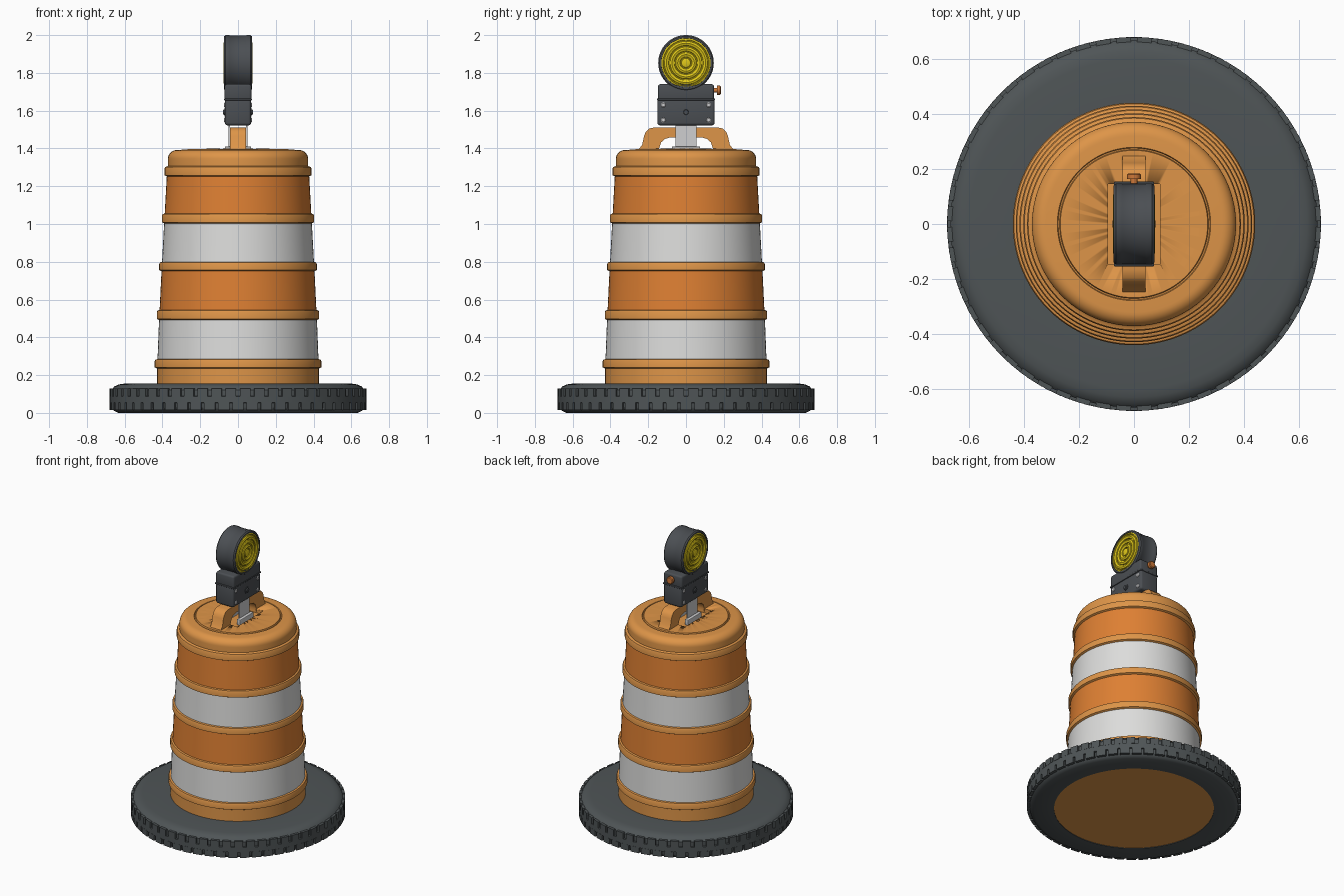
import bpy, bmesh, math
from mathutils import Matrix, Vector

if "Cube" in bpy.data.objects:
    bpy.data.objects.remove(bpy.data.objects["Cube"])


def material(name, rgb):
    m = bpy.data.materials.new(name)
    m.diffuse_color = (*rgb, 1)
    m.use_nodes = True
    m.node_tree.nodes["Principled BSDF"].inputs["Base Color"].default_value = m.diffuse_color
    return m


LIGHT_ORANGE = material("light orange plastic", (0.73, 0.30, 0.065))
ORANGE = material("orange reflective", (0.73, 0.215, 0.033))
WHITE = material("white reflective", (0.72, 0.72, 0.71))
RUBBER = material("dark grey rubber", (0.078, 0.09, 0.094))
HOUSING = material("dark grey housing", (0.070, 0.077, 0.086))
YELLOW = material("yellow lens", (0.75, 0.58, 0.01))
METAL = material("light grey metal", (0.62, 0.62, 0.63))
KNOB = material("orange knob", (0.62, 0.19, 0.04))


def finish(name, bm, mats, angle=35):
    bmesh.ops.recalc_face_normals(bm, faces=bm.faces)
    mesh = bpy.data.meshes.new(name)
    bm.to_mesh(mesh)
    bm.free()
    ob = bpy.data.objects.new(name, mesh)
    bpy.context.collection.objects.link(ob)
    for m in mats:
        mesh.materials.append(m)
    bpy.ops.object.select_all(action='DESELECT')
    ob.select_set(True)
    bpy.context.view_layer.objects.active = ob
    bpy.ops.object.shade_smooth_by_angle(angle=math.radians(angle))
    return ob


def lathe(name, profile, mats, n=96, closed=False, rule=None, matrix=None, angle=35):
    """Spin (radius, z) points about z."""
    bm = bmesh.new()
    rings = []
    for r, z in profile:
        if r == 0:
            rings.append([bm.verts.new((0, 0, z))] * n)
        else:
            rings.append([bm.verts.new((r * math.cos(2 * math.pi * i / n),
                                        r * math.sin(2 * math.pi * i / n), z)) for i in range(n)])
    pairs = list(zip(rings, rings[1:])) + ([(rings[-1], rings[0])] if closed else [])
    for a, b in pairs:
        for i in range(n):
            j = (i + 1) % n
            f = bm.faces.new(list(dict.fromkeys((a[i], a[j], b[j], b[i]))))
            if rule:
                f.material_index = rule(f.calc_center_median().z)
    if matrix:
        bm.transform(matrix)
    return finish(name, bm, mats, angle)


def box(name, center, size, mat, bevel=0.0):
    bm = bmesh.new()
    bmesh.ops.create_cube(bm, size=1, matrix=Matrix.Translation(center) @ Matrix.Diagonal((*size, 1)))
    if bevel:
        bmesh.ops.bevel(bm, geom=bm.edges[:], offset=bevel, segments=3, profile=0.5, affect='EDGES')
    return finish(name, bm, [mat])


def along(x, y, z, axis):
    """Matrix that turns local z towards an axis."""
    return Matrix.Translation((x, y, z)) @ Vector((0, 0, 1)).rotation_difference(Vector(axis)).to_matrix().to_4x4()


# Barrel: tapered wall with five ridges and a domed top
RIDGES = [(0.235, 0.285, 0.441), (0.492, 0.545, 0.430), (0.75, 0.80, 0.417),
          (1.003, 1.055, 0.403), (1.252, 1.305, 0.389)]
wall = [(0, 0.003), (0.507, 0.003), (0.507, 0.03), (0.43, 0.03), (0.429, 0.15)]
for lo, hi, r in RIDGES:
    wall += [(r - 0.012, lo), (r, lo + 0.006), (r, hi - 0.012), (r - 0.004, hi - 0.003), (r - 0.015, hi)]
wall += [(0.371, 1.308)]
wall += [(0.321 + 0.05 * math.cos(a), 1.345 + 0.047 * math.sin(a))
         for a in (math.pi / 2 * k / 8 for k in range(9))]
wall += [(0.279, 1.394), (0.276, 1.387), (0.271, 1.387), (0.268, 1.398), (0, 1.399)]


def stripe(z):
    for k in range(4):
        if RIDGES[k][1] < z < RIDGES[k + 1][0]:
            return 1 if k % 2 else 2
    return 0


barrel = lathe("barrel", wall, [LIGHT_ORANGE, ORANGE, WHITE], rule=stripe)

# Shallow recess in the lid under the handle
cutter = box("recess_cutter", (0, 0, 1.40), (0.19, 0.29, 0.06), LIGHT_ORANGE)
cutter.hide_render = True
cutter.hide_viewport = True
cut = barrel.modifiers.new("recess", 'BOOLEAN')
cut.operation = 'DIFFERENCE'
cut.solver = 'EXACT'
cut.object = cutter

# Tyre base
lathe("tyre", [(0.507, 0), (0.635, 0), (0.658, 0.012), (0.668, 0.03), (0.668, 0.122), (0.655, 0.14),
               (0.63, 0.151), (0.60, 0.155), (0.42, 0.155), (0.42, 0.03), (0.507, 0.03)],
      [RUBBER], closed=True)
lathe("tread_rib", [(0.66, 0.052), (0.679, 0.054), (0.679, 0.088), (0.66, 0.09)], [RUBBER], n=112, closed=True)

# Tread blocks in two staggered rows
bm = bmesh.new()
COUNT = 56
for z0, z1, shift, width in ((0.016, 0.056, 0, 0.060), (0.086, 0.130, 0.5, 0.054)):
    for i in range(COUNT):
        turn = Matrix.Rotation(2 * math.pi * (i + shift) / COUNT, 4, 'Z')
        bmesh.ops.create_cube(bm, size=1, matrix=turn @ Matrix.Translation((0.664, 0, (z0 + z1) / 2))
                              @ Matrix.Diagonal((0.031, width, z1 - z0, 1)))
finish("tread_blocks", bm, [RUBBER])

# Carrying handle: arched outline extruded across x
half = [(0.0, 1.512), (0.165, 1.512), (0.195, 1.505), (0.213, 1.488), (0.222, 1.465), (0.232, 1.42),
        (0.25, 1.395), (0.25, 1.38), (0.14, 1.38), (0.142, 1.40), (0.132, 1.432), (0.112, 1.45),
        (0.085, 1.458), (0.0, 1.458)]
outline = half + [(-y, z) for y, z in half[-2:0:-1]]
bm = bmesh.new()
face = bm.faces.new([bm.verts.new((-0.042, y, z)) for y, z in outline])
ext = bmesh.ops.extrude_face_region(bm, geom=[face])
bmesh.ops.translate(bm, vec=(0.084, 0, 0), verts=[v for v in ext["geom"] if isinstance(v, bmesh.types.BMVert)])
finish("handle", bm, [LIGHT_ORANGE])

# Metal bracket straps either side of the handle
for s in (-1, 1):
    box("bracket_strap", (s * 0.046, 0, 1.45), (0.008, 0.11, 0.16), METAL)
    box("bracket_foot", (s * 0.056, 0, 1.39), (0.028, 0.15, 0.04), METAL, 0.004)

# Lamp battery case and its lid
box("battery_case", (0, 0, 1.592), (0.138, 0.304, 0.14), HOUSING, 0.014)
box("case_lid", (0, 0, 1.698), (0.142, 0.296, 0.085), HOUSING, 0.012)
box("case_seam", (0, 0, 1.66), (0.146, 0.308, 0.010), HOUSING, 0.003)

# Case screws and centre bolt
for s in (-1, 1):
    for y in (-0.12, 0.12):
        for z in (1.55, 1.63):
            lathe("case_screw", [(0, 0), (0.013, 0), (0.013, 0.007), (0.009, 0.010), (0, 0.010)], [METAL], n=16,
                  matrix=along(s * 0.064, y, z, (s, 0, 0)))
    lathe("centre_bolt", [(0, 0), (0.022, 0), (0.022, 0.006), (0.014, 0.006), (0.012, 0.013), (0, 0.013)],
          [HOUSING], n=24, matrix=along(s * 0.066, 0, 1.592, (s, 0, 0)))

# Switch knob on the back of the lid
lathe("switch_knob", [(0, 0), (0.012, 0), (0.012, 0.018), (0.025, 0.018), (0.025, 0.034), (0.02, 0.038), (0, 0.038)],
      [KNOB], n=20, matrix=along(0, 0.146, 1.708, (0, 1, 0)))

# Round lamp housing and ringed lenses on both faces
side = [(0.129, 0.06), (0.131, 0.074), (0.140, 0.074), (0.147, 0.066), (0.147, 0.045), (0.144, 0.040)]
drum = [(r, -z) for r, z in side] + [(r, z) for r, z in reversed(side)]
lathe("lamp_housing", drum, [HOUSING], closed=True, matrix=along(0, 0, 1.853, (1, 0, 0)))
lens = [(0.131, 0.0), (0.131, 0.068)]
for r in (0.122, 0.092, 0.062, 0.032):
    lens += [(r, 0.072), (r - 0.002, 0.066), (r - 0.006, 0.066), (r - 0.008, 0.073), (r - 0.018, 0.077)]
lens += [(0, 0.076)]
for s in (-1, 1):
    lathe("lamp_lens", lens, [YELLOW], n=64, matrix=along(0, 0, 1.853, (s, 0, 0)))
